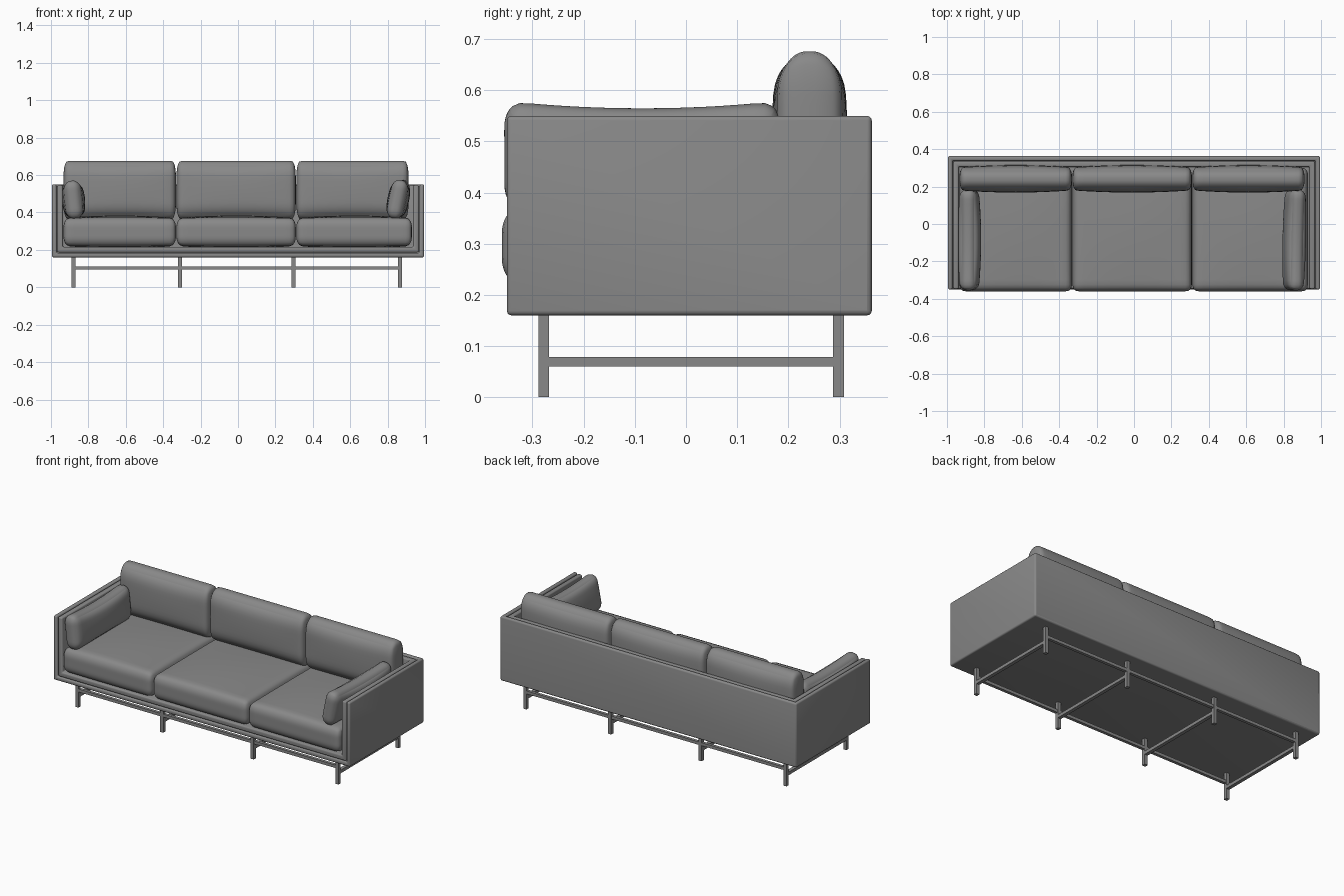
import bpy, bmesh, math
from mathutils import Vector, Matrix

if "Cube" in bpy.data.objects:
    bpy.data.objects.remove(bpy.data.objects["Cube"])

# One grey for upholstery and metal
grey = bpy.data.materials.new("plain grey")
grey.use_nodes = True
colour = (0.25, 0.25, 0.25, 1)
grey.diffuse_color = colour
grey.node_tree.nodes["Principled BSDF"].inputs["Base Color"].default_value = colour


def finish(name, bm):
    mesh = bpy.data.meshes.new(name)
    bm.to_mesh(mesh)
    bm.free()
    obj = bpy.data.objects.new(name, mesh)
    bpy.context.collection.objects.link(obj)
    mesh.materials.append(grey)
    return obj


def smooth(obj, angle=35):
    bpy.ops.object.select_all(action='DESELECT')
    obj.select_set(True)
    bpy.context.view_layer.objects.active = obj
    bpy.ops.object.shade_smooth_by_angle(angle=math.radians(angle))


def box_mesh(lo, hi):
    bm = bmesh.new()
    lo, hi = Vector(lo), Vector(hi)
    bmesh.ops.create_cube(bm, size=1)
    for v in bm.verts:
        v.co = Vector([l + (c + 0.5) * (h - l) for l, h, c in zip(lo, hi, v.co)])
    return bm


def box(name, lo, hi):
    return finish(name, box_mesh(lo, hi))


# Upholstered shell: a box without top and front, thickened inwards
def shell(name, lo, hi, thickness, radius):
    bm = box_mesh(lo, hi)
    bm.normal_update()
    bmesh.ops.delete(bm, geom=[f for f in bm.faces if f.normal.z > 0.9 or f.normal.y < -0.9],
                     context='FACES_ONLY')
    obj = finish(name, bm)
    solid = obj.modifiers.new("thickness", 'SOLIDIFY')
    solid.thickness = thickness
    solid.offset = -1
    solid.use_even_offset = True
    bevel = obj.modifiers.new("soft edges", 'BEVEL')
    bevel.width = radius
    bevel.segments = 3
    smooth(obj, 40)


# Cushion: box with elliptical rounding, crowned along its thin axis;
# pinch lowers the middle of the top edge so the corners stand up
def cushion(name, lo, hi, radii, axis, crown, pinch=0, tilt=0, turn=0):
    lo, hi = Vector(lo), Vector(hi)
    centre, half = (lo + hi) / 2, (hi - lo) / 2
    bm = bmesh.new()
    bmesh.ops.create_cube(bm, size=2)
    bmesh.ops.subdivide_edges(bm, edges=bm.edges[:], cuts=19, use_grid_fill=True)
    for v in bm.verts:
        u = Vector([math.sin(c * math.pi / 2) for c in v.co])
        core, out = Vector(), Vector()
        for i in range(3):
            p, limit = u[i] * half[i], half[i] - radii[i]
            core[i] = max(-limit, min(limit, p))
            out[i] = (p - core[i]) / radii[i]
        out.normalize()
        p = core + Vector([o * r for o, r in zip(out, radii)])
        a, b = [i for i in range(3) if i != axis]
        p[axis] += u[axis] * crown * (1 - u[a] ** 2) * (1 - u[b] ** 2)
        p.z -= pinch * (1 - u.y ** 2) * max(0, u.z)
        v.co = p
    spin = Matrix.Rotation(turn, 4, 'Z') @ Matrix.Rotation(tilt, 4, 'Y')
    bmesh.ops.transform(bm, matrix=Matrix.Translation(centre) @ spin, verts=bm.verts)
    smooth(finish(name, bm), 60)


# Outer and inner shells, separated by a narrow groove
shell("outer_shell", (-0.995, -0.35, 0.16), (0.995, 0.363, 0.55), 0.024, 0.009)
shell("inner_shell", (-0.967, -0.347, 0.187), (0.967, 0.336, 0.547), 0.029, 0.008)

# Seat and back cushions
spans = {"right": (-0.933, -0.332), "middle": (-0.329, 0.309), "left": (0.312, 0.93)}
for side, (x0, x1) in spans.items():
    cushion("seat_cushion_" + side, (x0, -0.36, 0.222), (x1, 0.3, 0.37),
            (0.03, 0.035, 0.05), 2, 0.014)
    end = min(x1, 0.912)
    cushion("back_cushion_" + side, (x0, 0.18, 0.365), (end, 0.303, 0.676),
            (0.022, 0.056, 0.085), 1, 0.012)

# Arm pillows leaning against the arms
cushion("arm_pillow_right", (-0.925, -0.355, 0.365), (-0.835, 0.185, 0.575),
        (0.04, 0.04, 0.05), 0, 0.017, 0.015, -0.1)
cushion("arm_pillow_left", (0.815, -0.355, 0.365), (0.9, 0.185, 0.58),
        (0.038, 0.04, 0.05), 0, 0.015, 0.015, 0.2, -0.02)

# Legs with cross bars and long rails
leg_x = (-0.88, -0.31, 0.297, 0.866)
leg_y = (-0.278, 0.298)
t = 0.0105
for n, x in enumerate(leg_x, 1):
    for row, y in zip(("front", "back"), leg_y):
        box(f"{row}_leg_{n}", (x - t, y - t, 0), (x + t, y + t, 0.165))
    box(f"cross_bar_{n}", (x - t, leg_y[0] + t, 0.06), (x + t, leg_y[1] - t, 0.079))
for row, y in zip(("front", "back"), leg_y):
    box(row + "_rail", (leg_x[0], y - 0.009, 0.094), (leg_x[-1], y + 0.009, 0.112))
